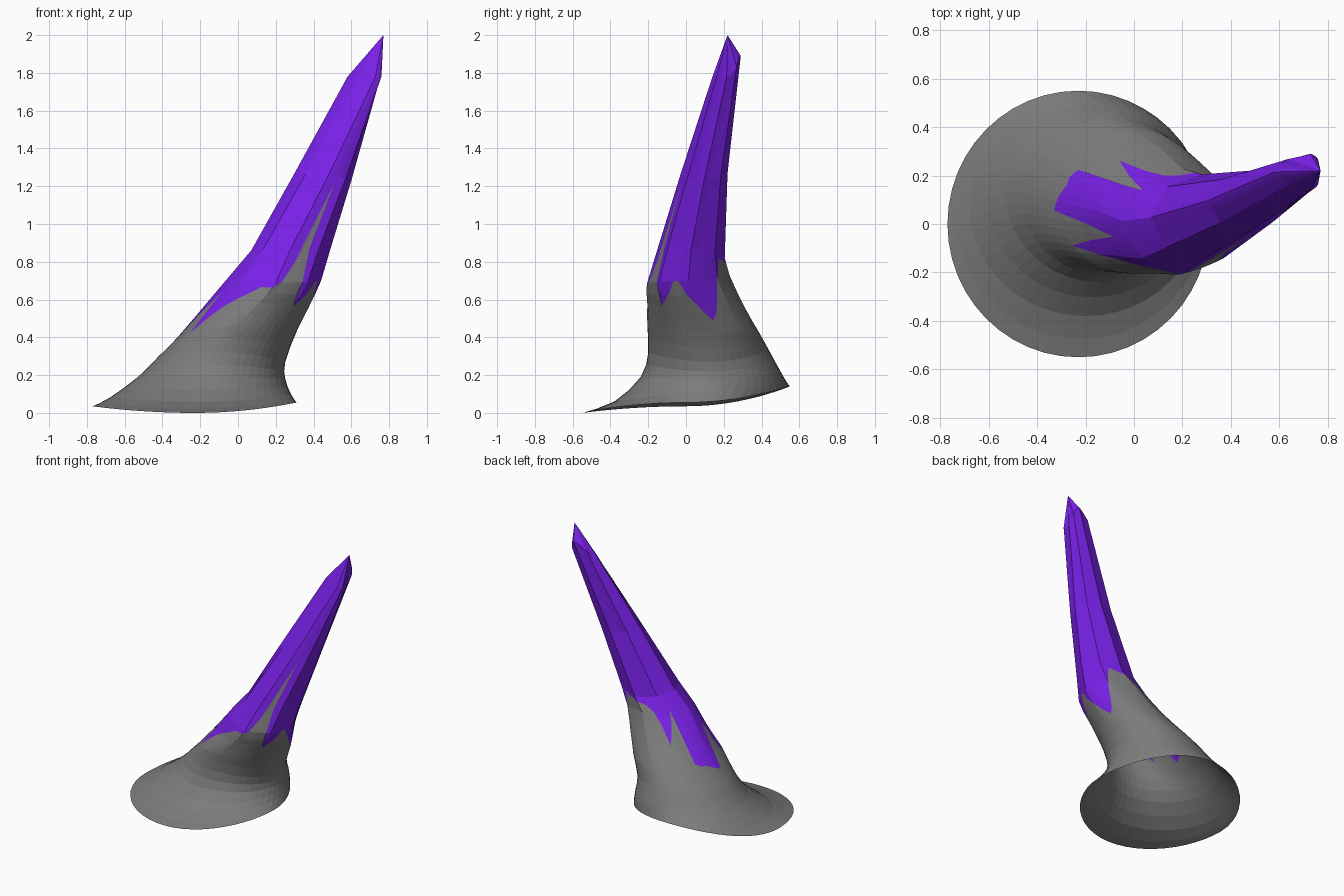
import bpy, bmesh, math

if "Cube" in bpy.data.objects:
    bpy.data.objects.remove(bpy.data.objects["Cube"])

SIDES = 48
TIP = (0.77, 0.22, 2.0)
LEVELS = [h / 2 for h in range(13)] + [7, 8, 9]

# Each ring: left x,z | right x,z | front y,z | back y,z | x shift of front/back
RINGS = [
    (-.77, .035, .31, .055, -.55, .00, .55, .14, 0),
    (-.68, .08, .28, .10, -.38, .06, .535, .16, 0),
    (-.53, .19, .25, .18, -.24, .19, .50, .22, 0),
    (-.42, .30, .25, .27, -.20, .32, .44, .33, 0),
    (-.32, .40, .31, .43, -.205, .46, .39, .42, 0),
    (-.15, .60, .37, .55, -.205, .58, .31, .56, 0),
    (-.04, .73, .44, .70, -.205, .69, .23, .73, 0),
    (.07, .86, .49, .87, -.15, .87, .205, .82, 0),
    (.30, 1.27, .60, 1.23, -.03, 1.26, .22, 1.27, .03),
    (.58, 1.78, .755, 1.78, .14, 1.78, .29, 1.89, .06),
]

# Ring position of the jagged colour border for each side, counter-clockwise from +x
BORDER = [5.3, 4.9, 4.5, 4.8, 5.2, 5.6, 6.0, 6.5, 6.9, 6.85, 6.8, 6.75,
          6.7, 6.6, 6.5, 6.1, 5.6, 4.9, 5.5, 6.2, 4.3, 4.2, 4.2, 4.1,
          4.0, 3.9, 4.7, 5.3, 4.6, 4.0, 4.5, 4.9, 5.2, 5.5, 5.8, 5.8,
          5.8, 6.0, 6.6, 7.9, 7.0, 6.0, 5.0, 5.3, 5.6, 6.0, 6.0, 5.6]


def ring(t):
    """Ring values at position t: smooth curve in the root, straight above."""
    k = min(int(t), len(RINGS) - 2)
    f = t - k
    if k >= 6:
        return [p + (q - p) * f for p, q in zip(RINGS[k], RINGS[k + 1])]
    four = zip(RINGS[max(k - 1, 0)], RINGS[k], RINGS[k + 1], RINGS[k + 2])
    return [p + f / 2 * (q - o + f * (2 * o - 5 * p + 4 * q - r + f * (3 * (p - q) + r - o)))
            for o, p, q, r in four]


def point(i, t):
    """Point on the skin at side i and ring position t."""
    a = 2 * math.pi * i / SIDES
    lx, lz, rx, rz, fy, fz, by, bz, s = ring(t)
    c, n = math.cos(a), math.sin(a)
    # round at the base, eight-sided towards the tip
    half = math.pi / 8
    octagon = math.cos(half) / math.cos(a % (2 * half) - half)
    blend = min(max((t - 4) / 3, 0), 1)
    r = 1 + (octagon - 1) * blend
    x = (lx + rx) / 2 + r * c * (rx - lx) / 2 + s * n * n
    y = (fy + by) / 2 + r * n * (by - fy) / 2
    z = c * c * (rz if c > 0 else lz) + n * n * (bz if n > 0 else fz)
    return (x, y, z)


def skin(name, clip, color, tip=None):
    """Loft the rings, clipping every side at the border."""
    bm = bmesh.new()
    rows = [[bm.verts.new(point(i, clip(k, BORDER[i]))) for i in range(SIDES)]
            for k in LEVELS]
    for low, high in zip(rows, rows[1:]):
        for i in range(SIDES):
            j = (i + 1) % SIDES
            bm.faces.new((low[i], low[j], high[j], high[i]))
    if tip:
        apex = bm.verts.new(tip)
        for i in range(SIDES):
            bm.faces.new((rows[-1][i], rows[-1][(i + 1) % SIDES], apex))
    bmesh.ops.remove_doubles(bm, verts=bm.verts, dist=0.0005)
    mesh = bpy.data.meshes.new(name)
    bm.to_mesh(mesh)
    bm.free()
    mat = bpy.data.materials.new(name + "_color")
    mat.diffuse_color = color
    mat.use_nodes = True
    mat.node_tree.nodes["Principled BSDF"].inputs["Base Color"].default_value = mat.diffuse_color
    mesh.materials.append(mat)
    obj = bpy.data.objects.new(name, mesh)
    bpy.context.collection.objects.link(obj)


# Flared dark grey root, open underneath
skin("horn_base", min, (0.20, 0.20, 0.20, 1))

# Faceted purple upper horn
skin("horn_tip", max, (0.19, 0.015, 0.80, 1), TIP)
